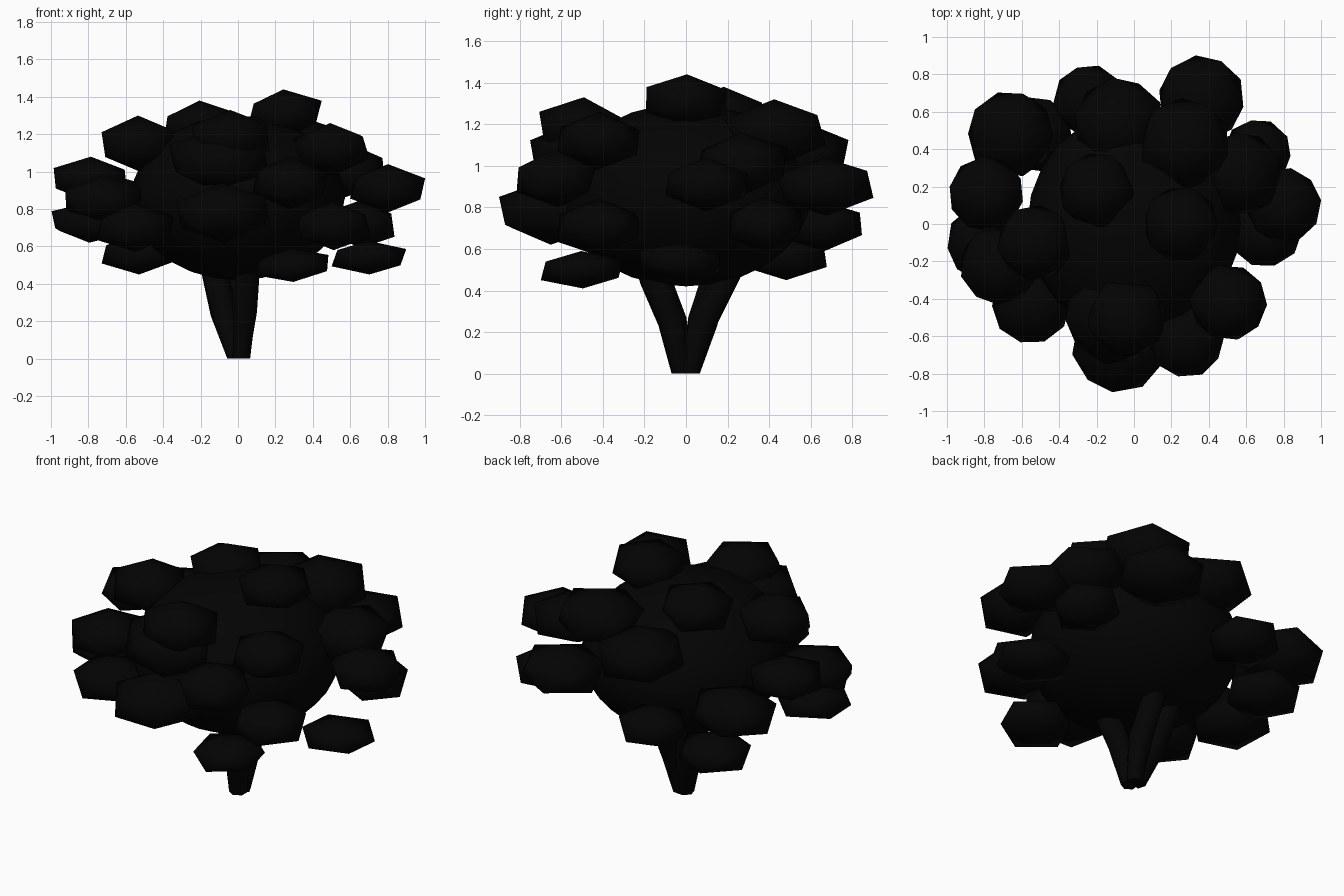
import bpy, math, random
from mathutils import Matrix, Euler

if "Cube" in bpy.data.objects:
    bpy.data.objects.remove(bpy.data.objects["Cube"])

random.seed(4)
mat = bpy.data.materials.new("dark")
mat.diffuse_color = (0.001, 0.001, 0.001, 1)
mat.use_nodes = True
mat.node_tree.nodes["Principled BSDF"].inputs["Base Color"].default_value = mat.diffuse_color


def finish(ob, name):
    ob.name = name
    ob.data.materials.append(mat)
    for p in ob.data.polygons:
        p.use_smooth = True


# Central crown ball
bpy.ops.mesh.primitive_uv_sphere_add(segments=24, ring_count=14, radius=1)
crown = bpy.context.object
crown.data.transform(Matrix.Translation((0, 0, 0.86)) @ Matrix.Diagonal((0.57, 0.6, 0.44, 1)))
finish(crown, "crown_core")

# Leaf clumps: x, y, z, half width, half height
clumps = [
    (0.25, 0.0, 1.31, 0.20, 0.13), (-0.20, 0.18, 1.24, 0.20, 0.14),
    (-0.04, -0.50, 1.18, 0.21, 0.15), (-0.10, -0.48, 1.06, 0.27, 0.17),
    (0.27, 0.43, 1.16, 0.24, 0.16),
    (-0.53, -0.10, 1.15, 0.20, 0.15), (0.50, -0.42, 1.12, 0.20, 0.14),
    (-0.08, 0.54, 1.06, 0.24, 0.16), (0.57, 0.27, 1.01, 0.22, 0.15),
    (0.36, 0.67, 0.90, 0.23, 0.14), (0.80, 0.10, 0.91, 0.20, 0.13),
    (0.28, -0.62, 0.94, 0.20, 0.14), (-0.66, 0.48, 0.84, 0.23, 0.14),
    (-0.79, 0.16, 0.96, 0.20, 0.12), (-0.72, -0.22, 0.85, 0.21, 0.13),
    (-0.08, -0.65, 0.78, 0.25, 0.16), (-0.79, -0.10, 0.73, 0.21, 0.11),
    (-0.55, -0.43, 0.70, 0.21, 0.13), (-0.24, 0.66, 0.71, 0.19, 0.12),
    (0.66, 0.38, 0.72, 0.18, 0.13), (0.51, -0.42, 0.71, 0.20, 0.13),
    (-0.53, 0.48, 0.56, 0.20, 0.11), (0.70, -0.03, 0.54, 0.20, 0.09),
    (0.29, -0.50, 0.50, 0.20, 0.09),
]
for i, (x, y, z, w, h) in enumerate(clumps):
    bpy.ops.mesh.primitive_ico_sphere_add(subdivisions=1, radius=1)
    ob = bpy.context.object
    r = w / 0.89
    tilt = Euler((random.uniform(-.07, .07), random.uniform(-.07, .07), 0)).to_matrix().to_4x4()
    ob.data.transform(Matrix.Translation((x, y, z)) @ tilt
                      @ Matrix.Rotation(math.atan2(y, x), 4, 'Z')
                      @ Matrix.Diagonal((r, r, h, 1)))
    finish(ob, f"leaf_clump_{i + 1}")

# Forked stems, as tapering tubes
stems = {
    "stem_left": [(-0.01, 0.02, 0, .05), (-0.075, 0.08, 0.25, .075), (-0.13, 0.15, 0.48, .07), (-0.2, 0.22, 0.75, .05)],
    "stem_front": [(0.015, -0.02, 0, .05), (0.04, -0.065, 0.25, .07), (0.05, -0.15, 0.46, .075), (0.1, -0.25, 0.75, .05)],
    "stem_back": [(0.015, 0.02, 0, .05), (0.02, 0.08, 0.25, .075), (0.02, 0.2, 0.48, .07), (0.03, 0.3, 0.75, .05)],
}
for name, pts in stems.items():
    cu = bpy.data.curves.new(name, 'CURVE')
    cu.dimensions = '3D'
    cu.bevel_depth = 1
    cu.bevel_resolution = 1
    cu.use_fill_caps = True
    sp = cu.splines.new('POLY')
    sp.points.add(len(pts) - 1)
    for p, (x, y, z, r) in zip(sp.points, pts):
        p.co = (x, y, z, 1)
        p.radius = r
    tmp = bpy.data.objects.new(name + "_path", cu)
    bpy.context.collection.objects.link(tmp)
    bpy.context.view_layer.update()
    me = bpy.data.meshes.new_from_object(tmp.evaluated_get(bpy.context.evaluated_depsgraph_get()))
    bpy.data.objects.remove(tmp)
    for v in me.vertices:
        v.co.z = max(v.co.z, 0)
    ob = bpy.data.objects.new(name, me)
    bpy.context.collection.objects.link(ob)
    me.materials.clear()
    finish(ob, name)
